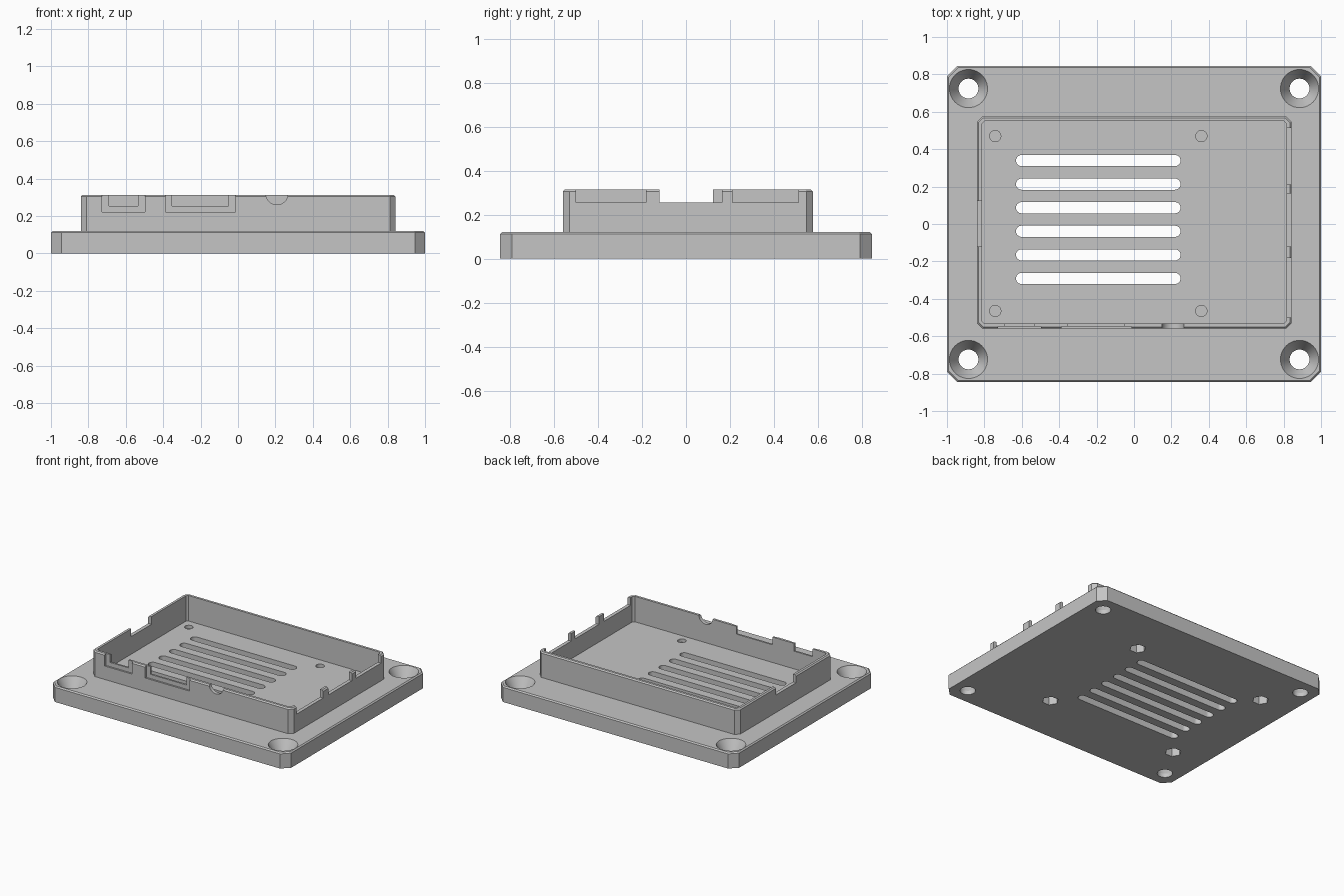
import bpy, bmesh
from math import pi, sin, cos

cube = bpy.data.objects.get("Cube")
if cube:
    bpy.data.objects.remove(cube, do_unlink=True)

grey = bpy.data.materials.new("plain_grey")
grey.use_nodes = True
grey.diffuse_color = (0.56, 0.56, 0.56, 1)
grey.node_tree.nodes["Principled BSDF"].inputs["Base Color"].default_value = (0.56, 0.56, 0.56, 1)


def loft(name, rings):
    """Closed solid through rings of equally many (x, y, z) points."""
    bm = bmesh.new()
    loops = [[bm.verts.new(p) for p in ring] for ring in rings]
    n = len(loops[0])
    for low, high in zip(loops, loops[1:]):
        for i in range(n):
            j = (i + 1) % n
            bm.faces.new((low[i], low[j], high[j], high[i]))
    bm.faces.new(loops[0][::-1])
    bm.faces.new(loops[-1])
    bmesh.ops.recalc_face_normals(bm, faces=bm.faces)
    mesh = bpy.data.meshes.new(name)
    bm.to_mesh(mesh)
    bm.free()
    mesh.materials.append(grey)
    obj = bpy.data.objects.new(name, mesh)
    bpy.context.collection.objects.link(obj)
    return obj


def octagon(x0, x1, y0, y1, c, z, inset=0):
    x0, x1, y0, y1 = x0 + inset, x1 - inset, y0 + inset, y1 - inset
    c -= inset * 0.586
    return [(x0 + c, y0, z), (x1 - c, y0, z), (x1, y0 + c, z), (x1, y1 - c, z),
            (x1 - c, y1, z), (x0 + c, y1, z), (x0, y1 - c, z), (x0, y0 + c, z)]


def circle(x, y, r, z, n=40):
    return [(x + r * cos(2 * pi * i / n), y + r * sin(2 * pi * i / n), z) for i in range(n)]


def slot(x0, x1, y, r, z, n=12):
    right = [(x1 - r + r * sin(pi * i / n), y - r * cos(pi * i / n), z) for i in range(n + 1)]
    left = [(x0 + r - r * sin(pi * i / n), y + r * cos(pi * i / n), z) for i in range(n + 1)]
    return right + left


def box(x0, x1, y0, y1, z0, z1):
    return loft("cutter", [[(x0, y0, z), (x1, y0, z), (x1, y1, z), (x0, y1, z)] for z in (z0, z1)])


def cut(target, cutter):
    mod = target.modifiers.new("cut", "BOOLEAN")
    mod.operation, mod.solver, mod.object = "DIFFERENCE", "EXACT", cutter
    cutter.hide_render = True
    bpy.context.view_layer.objects.active = target
    bpy.ops.object.modifier_apply(modifier=mod.name)
    bpy.data.objects.remove(cutter, do_unlink=True)


TOP, RIM, LEDGE = 0.12, 0.313, 0.254
BEVEL = 0.009

# Base plate with chamfered corners and top edge
base = (-1, 1, -0.845, 0.845, 0.055)
plate = loft("base_plate", [octagon(*base, 0), octagon(*base, TOP - BEVEL),
                            octagon(*base, TOP, BEVEL)])

# Countersunk mounting holes at the corners
for x in (-0.885, 0.885):
    for y in (-0.724, 0.724):
        cut(plate, loft("cutter", [circle(x, y, r, z) for r, z in
                                   ((0.053, -0.1), (0.053, 0.03), (0.102, TOP), (0.102, 0.2))]))

# Ventilation slots
for i in range(6):
    y = 0.339 - 0.126 * i
    cut(plate, loft("cutter", [slot(-0.631, 0.249, y, 0.03, z) for z in (-0.1, 0.2)]))

# Blind screw holes above, hexagonal nut pockets below
for x in (-0.742, 0.36):
    for y in (-0.465, 0.47):
        cut(plate, loft("cutter", [circle(x, y, 0.03, z, 32) for z in (0.095, 0.2)]))
        cut(plate, loft("cutter", [circle(x, y, 0.057, z, 6) for z in (-0.1, 0.085)]))

# Enclosure wall
outer = (-0.84, 0.842, -0.56, 0.577, 0.03)
wall = loft("enclosure_wall", [octagon(*outer, TOP), octagon(*outer, RIM - BEVEL),
                               octagon(*outer, RIM, BEVEL)])
cut(wall, loft("cutter", [octagon(*outer, z, 0.027) for z in (0, 0.5)]))

# Front connector openings, each with a shallow recess around it outside
for x0, x1, a, b in ((-0.727, -0.497, -0.69, -0.535), (-0.387, -0.013, -0.353, -0.05)):
    cut(wall, box(x0, x1, -0.6, -0.547, 0.222, 0.4))
    cut(wall, box(a, b, -0.61, -0.5, LEDGE, 0.41))

# Round front opening
cut(wall, loft("cutter", [[(x, y, z) for x, z, _ in circle(0.208, 0.319, 0.059, 0)]
                          for y in (-0.6, -0.5)]))

# Lowered stretches of the left wall, leaving narrow posts
for y0, y1 in ((-0.5, -0.182), (-0.12, 0.164), (0.212, 0.512)):
    cut(wall, box(0.79, 0.9, y0, y1, LEDGE, 0.4))

# Opening in the right wall
cut(wall, box(-0.9, -0.79, -0.12, 0.123, LEDGE, 0.4))

# Smooth round holes, sharp edges elsewhere
for obj in (plate, wall):
    bpy.ops.object.select_all(action="DESELECT")
    obj.select_set(True)
    bpy.context.view_layer.objects.active = obj
    bpy.ops.object.shade_smooth_by_angle(angle=pi / 7)
